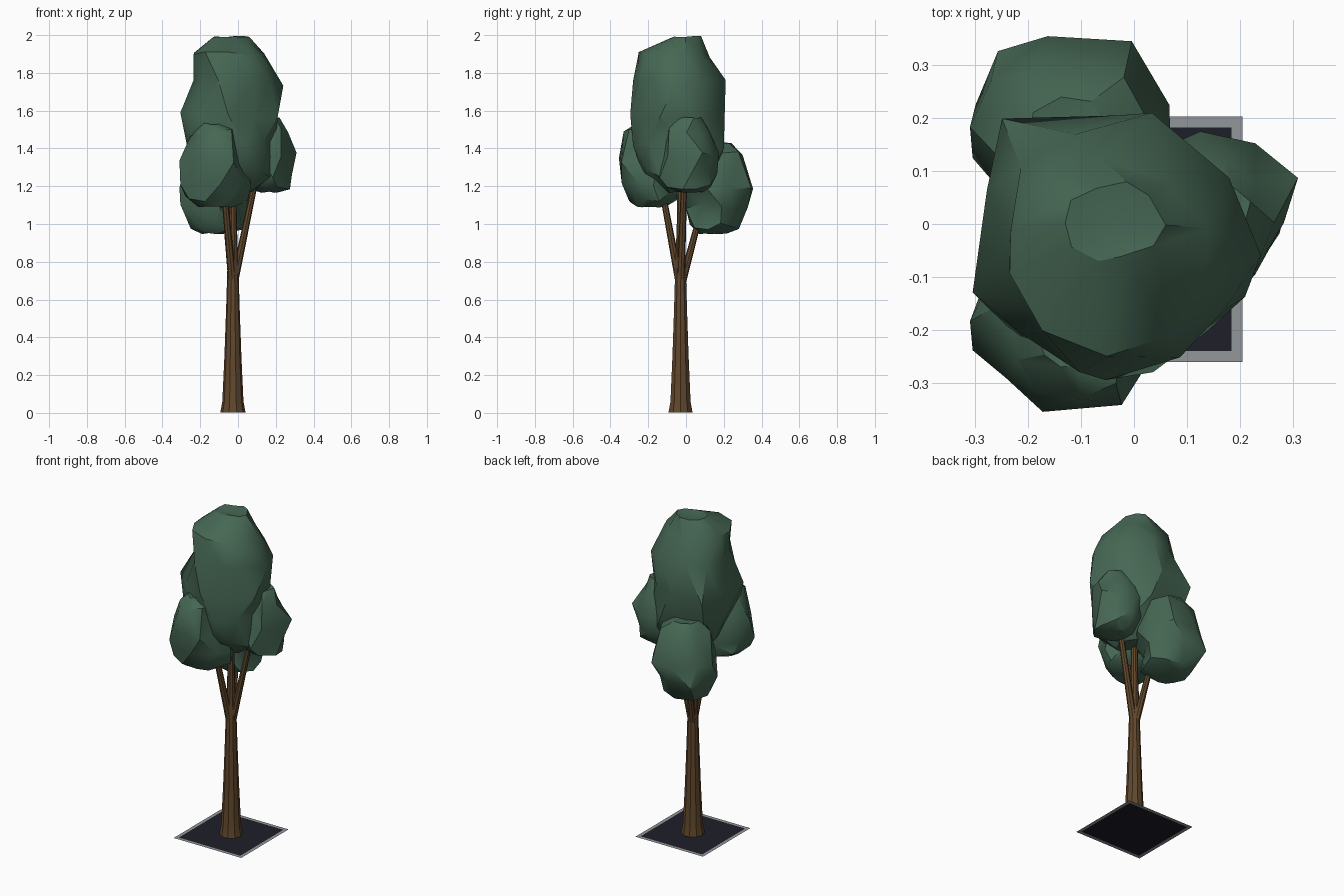
import bpy, bmesh, math, random

if "Cube" in bpy.data.objects:
    bpy.data.objects.remove(bpy.data.objects["Cube"])

random.seed(5)
CX, CY = -0.027, -0.029   # trunk axis


def material(name, rgb):
    m = bpy.data.materials.new(name)
    m.diffuse_color = (*rgb, 1)
    m.use_nodes = True
    m.node_tree.nodes["Principled BSDF"].inputs["Base Color"].default_value = m.diffuse_color
    return m


LEAF = material("leaf green", (0.061, 0.136, 0.088))
BARK = material("bark brown", (0.120, 0.063, 0.025))
SOIL = material("dark soil", (0.013, 0.013, 0.022))
STONE = material("grey kerb", (0.29, 0.31, 0.32))


def finish(name, bm, mat, angle=None):
    me = bpy.data.meshes.new(name)
    bm.to_mesh(me)
    bm.free()
    me.materials.append(mat)
    ob = bpy.data.objects.new(name, me)
    bpy.context.collection.objects.link(ob)
    if angle:
        bpy.ops.object.select_all(action='DESELECT')
        ob.select_set(True)
        bpy.context.view_layer.objects.active = ob
        bpy.ops.object.shade_smooth_by_angle(angle=math.radians(angle))


def bridge(bm, rings):
    n = len(rings[0])
    for a, b in zip(rings, rings[1:]):
        for i in range(n):
            j = (i + 1) % n
            bm.faces.new((a[i], a[j], b[j], b[i]))


def limb(name, stations, sides):
    """Tapered limb through (x, y, z, radius) stations, open at the foot."""
    bm = bmesh.new()
    rings = []
    for x, y, z, r in stations:
        rings.append([bm.verts.new((x + r * math.cos(2 * math.pi * i / sides),
                                    y + r * math.sin(2 * math.pi * i / sides), z))
                      for i in range(sides)])
    bridge(bm, rings)
    bm.faces.new(rings[-1])
    finish(name, bm, BARK, 30)


def foliage(name, boxes, sides=9, jitter=0.13):
    """Lumpy faceted clump; each ring fills its box (z, x0, x1, y0, y1)."""
    bm = bmesh.new()
    rings = []
    for k, (z, x0, x1, y0, y1) in enumerate(boxes):
        pts = []
        for i in range(sides):
            a = 2 * math.pi * (i + 0.5 * (k % 2) + random.uniform(-0.2, 0.2)) / sides
            q = 1 + random.uniform(-jitter, jitter)
            pts.append((q * math.cos(a), q * math.sin(a)))
        xs, ys = zip(*pts)
        end = k in (0, len(boxes) - 1)
        dz = 0.006 if end else 0.022
        rings.append([bm.verts.new((
            x0 + (x - min(xs)) / (max(xs) - min(xs)) * (x1 - x0),
            y0 + (y - min(ys)) / (max(ys) - min(ys)) * (y1 - y0),
            z + random.uniform(-dz, dz))) for x, y in pts])
    bridge(bm, rings)
    # dimpled poles
    for ring, dip in ((rings[0], 0.006), (rings[-1], -0.012)):
        mid = sum((v.co for v in ring), ring[0].co * 0) / sides
        mid.z += dip
        pole = bm.verts.new(mid)
        for i in range(sides):
            bm.faces.new((ring[i], ring[(i + 1) % sides], pole))
    bmesh.ops.triangulate(bm, faces=[f for f in bm.faces if len(f.verts) > 3])
    bmesh.ops.recalc_face_normals(bm, faces=bm.faces)
    finish(name, bm, LEAF, 32)


# Planting square: flat soil plate and kerb frame around it
def square(bm, h):
    return [bm.verts.new((CX + sx * h, CY + sy * h, 0))
            for sx, sy in ((-1, -1), (1, -1), (1, 1), (-1, 1))]


bm = bmesh.new()
bm.faces.new(square(bm, 0.211))
finish("soil_bed", bm, SOIL)

bm = bmesh.new()
bridge(bm, [square(bm, 0.232), square(bm, 0.211)])
finish("kerb_frame", bm, STONE)

# Trunk with flared foot, then the branches
limb("trunk", [(CX, CY, z, r) for z, r in
               ((0.001, 0.067), (0.06, 0.056), (0.3, 0.045), (0.55, 0.036),
                (0.75, 0.030), (1.0, 0.021), (1.3, 0.018))], 10)
for name, tip in (("front_branch", (-0.075, -0.13, 1.2)),
                  ("right_branch", (0.09, -0.01, 1.22)),
                  ("back_branch", (-0.065, 0.075, 1.05))):
    limb(name, [(CX, CY, 0.66, 0.022), (*tip, 0.016)], 8)

# Leaf clumps, rings from bottom to top
foliage("crown_foliage", [
    (1.17, -0.10, 0.08, -0.11, 0.08), (1.27, -0.21, 0.18, -0.22, 0.16),
    (1.42, -0.27, 0.20, -0.28, 0.20), (1.57, -0.305, 0.21, -0.295, 0.205),
    (1.75, -0.235, 0.24, -0.28, 0.21), (1.89, -0.235, 0.14, -0.25, 0.125),
    (1.994, -0.13, 0.06, -0.07, 0.08)], 10)
foliage("front_foliage", [
    (1.09, -0.21, -0.02, -0.26, -0.11), (1.13, -0.28, 0.05, -0.30, -0.05),
    (1.21, -0.305, 0.07, -0.34, -0.02), (1.33, -0.31, 0.04, -0.355, -0.03),
    (1.48, -0.24, -0.01, -0.33, -0.06), (1.53, -0.19, -0.07, -0.27, -0.12)])
foliage("right_foliage", [
    (1.17, 0.10, 0.21, -0.04, 0.09), (1.20, 0.05, 0.275, -0.10, 0.13),
    (1.26, 0.02, 0.285, -0.14, 0.165), (1.37, 0.00, 0.31, -0.13, 0.175),
    (1.49, 0.06, 0.265, -0.10, 0.12), (1.565, 0.11, 0.22, -0.04, 0.08)])
foliage("back_foliage", [
    (0.952, -0.19, -0.07, 0.07, 0.22), (0.99, -0.25, 0.03, 0.02, 0.28),
    (1.09, -0.305, 0.05, 0.00, 0.33), (1.2, -0.31, 0.07, -0.02, 0.355),
    (1.37, -0.26, 0.03, 0.03, 0.30), (1.43, -0.20, -0.05, 0.09, 0.24)])
